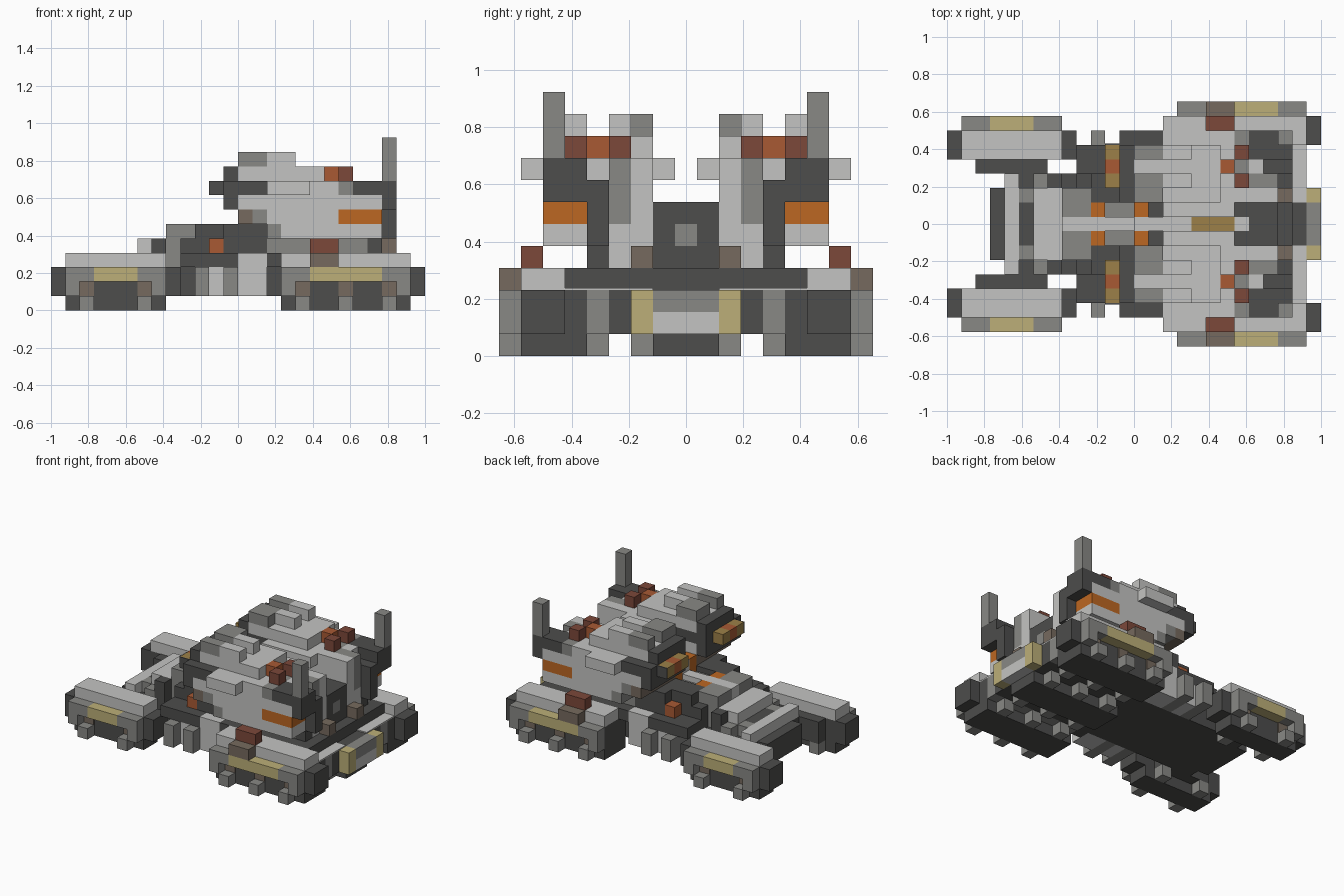
import bpy
import bmesh

cube = bpy.data.objects.get("Cube")
if cube:
    bpy.data.objects.remove(cube)

V = 1 / 13  # edge length of one block


def material(name, srgb):
    m = bpy.data.materials.new(name)
    color = [((int(srgb[i:i + 2], 16) / 255 + 0.055) / 1.055) ** 2.4 for i in (0, 2, 4)] + [1]
    m.diffuse_color = color
    m.use_nodes = True
    m.node_tree.nodes["Principled BSDF"].inputs["Base Color"].default_value = color
    return m


light = material("light grey", "c4c4c2")
grey = material("mid grey", "888885")
dark = material("dark grey", "4d4d4c")
khaki = material("khaki", "bcaf78")
brown = material("brown", "766a5e")
red = material("rust red", "7c483a")
orange = material("orange", "bc6722")
rust = material("rust orange", "a85a34")
tan = material("tan", "9c8048")


def part(name, mat, xs, cols, zs):
    """Block from x and z edges; cols are inclusive columns out from the middle, mirrored in y."""
    y0 = -cols[1] - 0.5 if cols[0] == 0 else cols[0] - 0.5
    y1 = cols[1] + 0.5
    bm = bmesh.new()
    bmesh.ops.create_cube(bm, size=1)
    for v in bm.verts:
        v.co.x = -1 + V * xs[v.co.x > 0]
        v.co.y = V * (y1 if v.co.y > 0 else y0)
        v.co.z = V * zs[v.co.z > 0]
    me = bpy.data.meshes.new(name)
    bm.to_mesh(me)
    bm.free()
    me.materials.append(mat)
    ob = bpy.data.objects.new(name, me)
    bpy.context.collection.objects.link(ob)
    if cols[0] > 0:
        mod = ob.modifiers.new("mirror", "MIRROR")
        mod.use_axis = (False, True, False)
        mod.use_mirror_merge = False


def ledge(name, start, end, paint, col, feet):
    """Outer track guard with a painted stripe, feet on both sides and hubs in the recess."""
    c = (col, col)
    part(name + "_guard_front", grey, (start, paint[0]), c, (2, 3))
    part(name + "_guard_stripe", khaki, paint, c, (2, 3))
    part(name + "_guard_rear", grey, (paint[1], end), c, (2, 3))
    part(name + "_guard_front_end", grey, (start, start + 1), c, (1, 2))
    part(name + "_guard_rear_end", grey, (end - 1, end), c, (1, 2))
    for f in feet:
        part(name + "_outer_foot", grey, (f, f + 1), c, (0, 1))
        part(name + "_inner_foot", grey, (f, f + 1), (4, 4), (0, 1))
        part(name + "_hub", brown, (f, f + 1), (col, col - 0.9), (1, 2))


# Front tracks
part("front_track", dark, (1, 8), (5, 6), (0, 3))
part("front_track_nose", dark, (0, 1), (5, 6), (1, 3))
part("front_track_tail", dark, (8, 9), (5, 6), (1, 3))
part("front_track_cover", light, (1, 8), (5, 6), (3, 4))
part("front_inner_guard", dark, (2, 7), (4, 4), (1, 3))
ledge("front_track", 1, 8, (3, 6), 7, (2, 6))

# Rear tracks
part("rear_track", dark, (16, 25), (5, 7), (0, 3))
part("rear_track_tail", dark, (25, 26), (6, 7), (1, 3))
part("rear_track_cover", light, (16, 25), (6, 7), (3, 4))
part("rear_inner_guard", grey, (16, 25), (4, 4), (1, 3))
ledge("rear_track", 16, 25, (18, 23), 8, (17, 20, 23))
part("guard_box", brown, (18, 20), (8, 8), (3, 4))
part("cover_box", red, (18, 20), (7, 7), (4, 5))

# Hull, central track and bumper
part("hull", dark, (4, 25), (0, 3), (1, 3))
part("central_track", dark, (16, 25), (0, 1), (0, 1))
for f in (17, 20, 23):
    part("central_foot", grey, (f, f + 1), (2, 2), (0, 1))
part("hull_deck", dark, (13, 24), (0, 3), (3, 4))
part("rear_shelf", dark, (15, 24), (4, 5), (3, 4))
part("rear_sill", light, (24, 25), (2, 5), (3, 3.1))
part("bumper_lower", light, (25, 26), (0, 1), (1, 2))
part("bumper_upper", grey, (25, 26), (0, 1), (2, 3))
part("bumper_end", khaki, (25, 26), (2, 2), (1, 3))
part("rear_block", light, (22, 23), (2, 3), (4, 5))
part("rear_lamp", brown, (23, 24), (2, 2), (4, 5))

# Nose
part("nose_plate", dark, (3, 4), (0, 2), (1, 3))
part("nose_bar", light, (4, 5), (0, 3), (3, 4))
part("nose_grille", dark, (5, 6), (0, 1), (3, 4))
part("grille_side", grey, (5, 6), (2, 2), (3, 4))
part("nose_deck", light, (6, 8), (0, 2), (3, 5))
part("nose_deck_side", grey, (6, 7), (3, 3), (3, 4))
part("nose_deck_corner", dark, (7, 8), (3, 3), (3, 5))

# Middle deck and spine
part("spine", light, (8, 13), (0, 0), (3, 6))
part("deck_panel", grey, (8, 10), (1, 2), (3, 6))
part("deck_lamp", orange, (10, 11), (1, 1), (3, 6))
part("deck_rib", grey, (11, 13), (1, 1), (3, 5.5))
part("deck_side", dark, (9, 10), (3, 3), (3, 5))
part("deck_side_step", dark, (9, 13), (4, 5), (3, 4))
part("shoulder", dark, (10, 13), (2, 3), (3, 6))
part("shoulder_marker", rust, (11, 12), (4, 4), (4, 5))
part("shoulder_block", dark, (12, 13), (4, 4), (4, 6))
part("shoulder_rear", dark, (13, 15), (2, 4), (4, 6))

# Fins below the middle deck
part("side_fin_front", grey, (10, 11), (4, 6), (1, 3))
part("side_fin_middle", light, (11, 12), (4, 5), (1, 3))
part("side_fin_rear", grey, (12, 13), (4, 6), (1, 3))
part("side_step", light, (13, 15), (4, 5), (1, 4))
part("side_step_rear", dark, (15, 16), (4, 4), (1, 3))

# Central engine ridge
part("engine", dark, (15, 23), (1, 1), (4, 7))
part("engine_front", dark, (14, 15), (1, 1), (4, 6))
part("engine_lamp", orange, (13, 14), (1, 1), (4, 7))
part("engine_ridge", light, (13, 17), (0, 0), (4, 7))
part("engine_stripe", tan, (17, 20), (0, 0), (4, 7))
part("engine_ridge_rear", light, (20, 21), (0, 0), (4, 7))
part("engine_tail_top", dark, (21, 23), (0, 0), (6, 7))
part("engine_tail_vent", grey, (21, 23), (0, 0), (5, 6))
part("engine_tail_base", dark, (21, 23), (0, 0), (4, 5))

# Turret bodies
part("turret_mount", grey, (15, 18), (2, 4), (4, 5))
part("turret_mount_middle", dark, (18, 20), (2, 4), (4, 5))
part("turret_mount_rear", grey, (20, 22), (2, 4), (4, 5))
part("turret_mount_end", dark, (22, 23), (4, 4), (4, 5))
part("turret_ring_front", grey, (15, 16), (2, 6), (5, 6))
part("turret_ring", light, (16, 18), (2, 6), (5, 6))
part("turret_skirt", light, (18, 23), (5, 6), (5, 6))
part("turret_skirt_inner", light, (18, 23), (2, 3), (5, 6))
part("turret_lamp", brown, (13, 14), (2, 6), (6, 7))
part("turret_collar", grey, (14, 15), (2, 6), (6, 7))
part("turret_lower", light, (15, 20), (2, 6), (6, 7))
part("turret_stripe", orange, (20, 23), (5, 6), (6, 7))
part("turret_middle", light, (13, 23), (5, 6), (7, 8))
part("turret_middle_inner", light, (13, 20), (2, 4), (7, 8))
part("turret_inner_wall", light, (20, 23), (2, 2), (6, 9))
part("turret_vent", grey, (20, 23), (3, 3), (6, 9))
part("turret_exhaust", dark, (22, 24), (4, 4), (5, 8))
part("turret_core", dark, (20, 22), (4, 4), (5, 8))
part("turret_end", dark, (23, 24), (5, 6), (7, 9))
part("antenna", grey, (23, 24), (6, 6), (9, 12))

# Turret roofs
part("roof_front", dark, (12, 13), (2, 6), (7, 9))
part("roof_front_upper", dark, (12, 13), (2, 5), (9, 10))
part("roof_base_front", dark, (13, 15), (2, 6), (8, 9))
part("roof_base", light, (15, 20), (2, 6), (8, 9))
part("roof_base_rear", grey, (20, 21), (4, 6), (8, 9))
part("roof_tail", dark, (21, 23), (5, 6), (8, 9))
part("roof_hatch", light, (21, 22), (4, 4), (8, 9))
part("roof_inner_wing", light, (15, 20), (1, 1), (8, 9))
part("roof_outer_wing", light, (15, 18), (7, 7), (8, 9))
part("roof", light, (13, 19), (2, 5), (9, 10))
for col in (3, 5):
    part("roof_ridge_front", grey, (13, 15), (col, col), (10, 11))
    part("roof_ridge", light, (15, 17), (col, col), (10, 11))
    part("roof_rear_light", red, (20, 21), (col, col), (9, 10))
    part("muzzle", tan, (11, 12), (col, col), (8, 9))
part("roof_ridge_inner", grey, (13, 15), (2, 2), (10, 11))
part("roof_beacon", rust, (19, 20), (4, 4), (9, 10))
part("muzzle_core", rust, (11, 12), (4, 4), (8, 9))
part("muzzle_cheek", dark, (11, 12), (6, 5.1), (8, 9))
